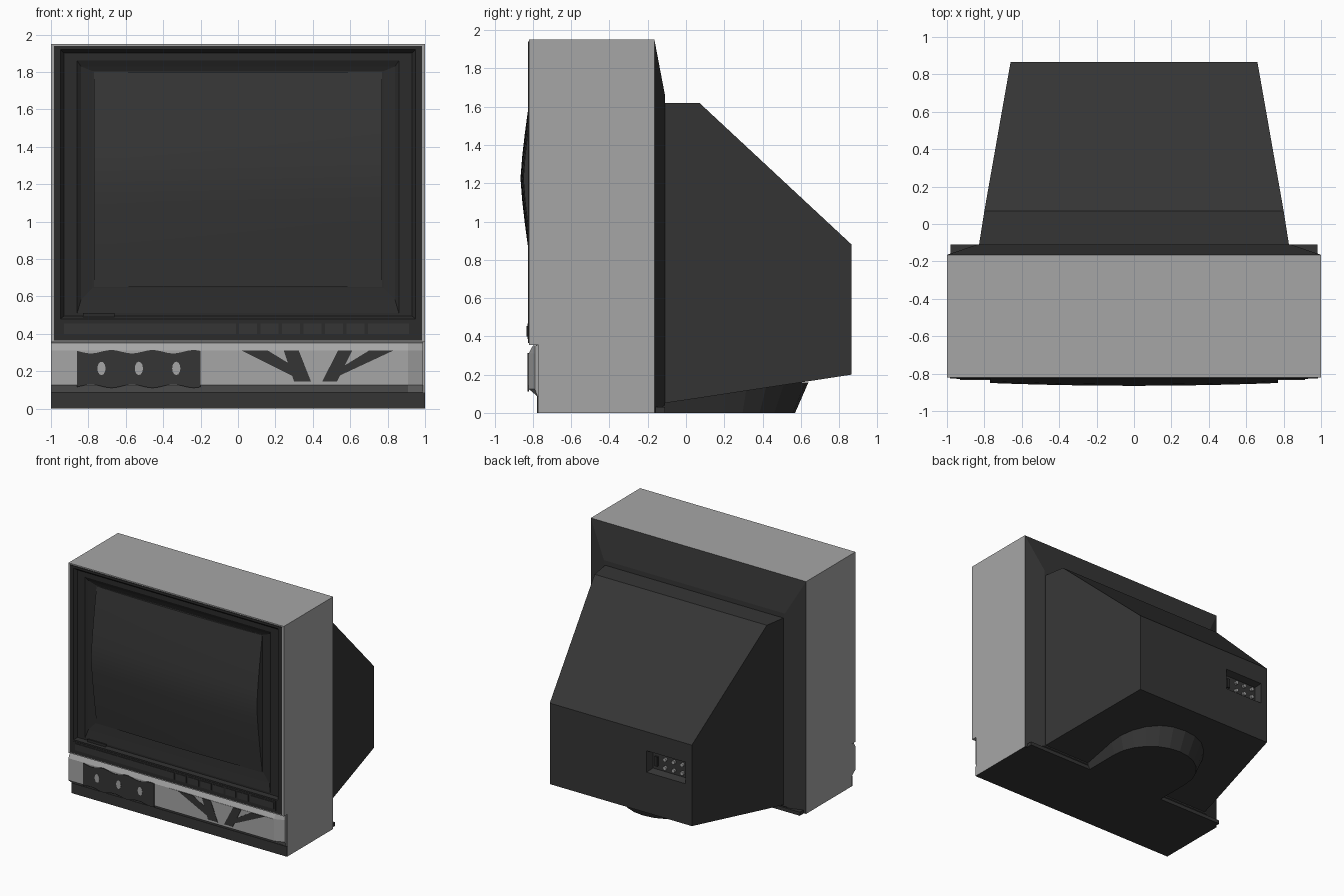
import bpy, bmesh, math

cube = bpy.data.objects.get("Cube")
if cube:
    bpy.data.objects.remove(cube, do_unlink=True)


def material(name, r, g, b):
    m = bpy.data.materials.new(name)
    m.use_nodes = True
    m.diffuse_color = (r, g, b, 1)
    m.node_tree.nodes["Principled BSDF"].inputs["Base Color"].default_value = (r, g, b, 1)
    return m


LIGHT = material("light grey", 0.38, 0.38, 0.38)
DARK = material("charcoal", 0.036, 0.036, 0.036)
BLACK = material("soft black", 0.024, 0.024, 0.024)


def finish(name, bm, *mats):
    bmesh.ops.recalc_face_normals(bm, faces=bm.faces)
    me = bpy.data.meshes.new(name)
    bm.to_mesh(me)
    bm.free()
    ob = bpy.data.objects.new(name, me)
    bpy.context.collection.objects.link(ob)
    for m in mats:
        me.materials.append(m)
    return ob


def loft(name, rings, *mats):
    """Closed solid through matching rings of 3D points."""
    bm = bmesh.new()
    loops = [[bm.verts.new(p) for p in ring] for ring in rings]
    n = len(loops[0])
    for a, b in zip(loops, loops[1:]):
        for i in range(n):
            j = (i + 1) % n
            bm.faces.new((a[i], a[j], b[j], b[i]))
    bm.faces.new(loops[0])
    bm.faces.new(loops[-1])
    return finish(name, bm, *mats)


def rect(x0, x1, z0, z1, y):
    return [(x0, y, z0), (x1, y, z0), (x1, y, z1), (x0, y, z1)]


def sym(w, z0, z1, y):
    return rect(-w, w, z0, z1, y)


def box(name, x0, x1, y0, y1, z0, z1, mat):
    return loft(name, [rect(x0, x1, z0, z1, y0), rect(x0, x1, z0, z1, y1)], mat)


def plate(name, pts, y, mat, thick=0.006):
    """Thin front-facing plate from an x-z outline."""
    return loft(name, [[(x, yy, z) for x, z in pts] for yy in (y, y - thick)], mat)


# Cabinet shell with a recess for the bezel, and the set-back lower part
loft("cabinet_shell", [sym(1, 0.355, 1.95, -0.165), sym(1, 0.355, 1.95, -0.82),
                       sym(0.985, 0.365, 1.94, -0.82), sym(0.985, 0.365, 1.94, -0.76)], LIGHT)
lower = loft("cabinet_lower", [sym(1, 0, 0.355, -0.165), sym(1, 0, 0.355, -0.77)], LIGHT, DARK)
for f in lower.data.polygons:
    if f.normal.z < -0.9:
        f.material_index = 1
box("base_strip", -1, 1, -0.778, -0.769, 0, 0.085, DARK)

# Rear flange and tapered tube housing with a socket recess
loft("rear_flange", [sym(1, 0, 1.95, -0.165), sym(0.84, 0.04, 1.66, -0.11)], DARK)
box("rear_sill", -0.98, 0.98, -0.166, -0.11, 0, 0.03, DARK)
loft("tube_housing", [sym(0.83, 0.05, 1.62, -0.12), sym(0.80, 0.078, 1.62, 0.07),
                      sym(0.66, 0.2, 0.88, 0.865), rect(-0.60, -0.24, 0.54, 0.72, 0.865),
                      rect(-0.58, -0.26, 0.56, 0.70, 0.81)], DARK)

# Sockets in the recess
for i in range(3):
    for z in (0.595, 0.665):
        ring = [(math.cos(a * math.pi / 4) * 0.016, math.sin(a * math.pi / 4) * 0.016)
                for a in range(8)]
        cx = -0.38 - i * 0.08
        loft("socket", [[(cx + u, y, z + v) for u, v in ring] for y in (0.80, 0.83)], LIGHT)
box("aerial_socket", -0.31, -0.285, 0.80, 0.825, 0.59, 0.67, BLACK)


# Rounded swivel foot, flaring upward
def tongue(r, y_mid, z):
    arc = [(r * math.cos(math.pi * i / 12), y_mid + r * math.sin(math.pi * i / 12), z)
           for i in range(13)]
    return [(r, -0.165, z)] + arc + [(-r, -0.165, z)]


loft("swivel_foot", [tongue(0.37, 0.2, 0), tongue(0.43, 0.21, 0.16)], DARK)

# Stepped bezel around the tube
loft("bezel", [sym(0.985, 0.365, 1.94, -0.765), sym(0.985, 0.365, 1.94, -0.825),
               sym(0.95, 0.48, 1.92, -0.825), sym(0.93, 0.495, 1.90, -0.80),
               sym(0.86, 0.51, 1.86, -0.80), sym(0.84, 0.58, 1.83, -0.785),
               sym(0.78, 0.645, 1.805, -0.775)], BLACK)

# Bulging screen with a skirt running back into the bezel
bm = bmesh.new()
bmesh.ops.create_grid(bm, x_segments=12, y_segments=10, size=1)
for v in bm.verts:
    u, t = v.co.x, v.co.y
    v.co = (u * 0.77, -0.865 + 0.015 * u * u + 0.073 * abs(t) ** 1.3, 1.225 + 0.575 * t)
for f in bm.faces:
    f.smooth = True
rim = [e for e in bm.edges if e.is_boundary]
skirt = bmesh.ops.extrude_edge_only(bm, edges=rim)["geom"]
for g in skirt:
    if isinstance(g, bmesh.types.BMVert):
        g.co.y = -0.772
    elif isinstance(g, bmesh.types.BMFace):
        g.smooth = False
finish("screen", bm, DARK)

# Control strip: long flap and a row of buttons
box("control_strip", -0.95, 0.93, -0.828, -0.82, 0.385, 0.468, BLACK)
box("control_flap", -0.93, -0.01, -0.833, -0.82, 0.40, 0.455, DARK)
for i in range(6):
    x = 0.005 + i * 0.115
    box("button", x, x + 0.097, -0.833, -0.82, 0.40, 0.455, DARK)
box("power_button", 0.695, 0.915, -0.833, -0.82, 0.40, 0.455, DARK)
box("indicator", -0.83, -0.66, -0.81, -0.80, 0.48, 0.51, BLACK)

# Lower front panel, sloped at top and bottom
profile = [(-0.765, 0.355), (-0.80, 0.352), (-0.822, 0.31), (-0.822, 0.125),
           (-0.775, 0.085), (-0.765, 0.085)]
loft("lower_panel", [[(-1, y, z) for y, z in profile],
                     [(0.91, y, z) for y, z in profile],
                     [(0.99, max(y, -0.79), z) for y, z in profile]], LIGHT)
box("door_panel", -0.07, 0.91, -0.825, -0.82, 0.145, 0.31, LIGHT)

# Scalloped speaker decal with oval gaps
steps = 36
top = [(-0.86 + 0.66 * i / steps,
        0.092 + 0.009 * math.cos(2 * math.pi * 3 * i / steps + math.pi / 3))
       for i in range(steps + 1)]
outline = [(x, 0.212 + h) for x, h in top] + [(x, 0.212 - h) for x, h in reversed(top)]
plate("speaker_decal", outline, -0.821, DARK)
for cx in (-0.73, -0.53, -0.33):
    oval = [(cx + 0.022 * math.cos(a * math.pi / 6), 0.215 + 0.036 * math.sin(a * math.pi / 6))
            for a in range(12)]
    plate("speaker_gap", oval, -0.826, LIGHT, 0.003)

# Fan of dark rays on the door
rays = [[(0.02, 0.31), (0.16, 0.31), (0.34, 0.20), (0.33, 0.155)],
        [(0.245, 0.31), (0.325, 0.31), (0.39, 0.145), (0.30, 0.145)],
        [(0.535, 0.31), (0.61, 0.31), (0.53, 0.145), (0.45, 0.145)],
        [(0.70, 0.31), (0.83, 0.31), (0.54, 0.175), (0.52, 0.20)]]
for ray in rays:
    plate("ray_decal", ray, -0.824, DARK, 0.004)
